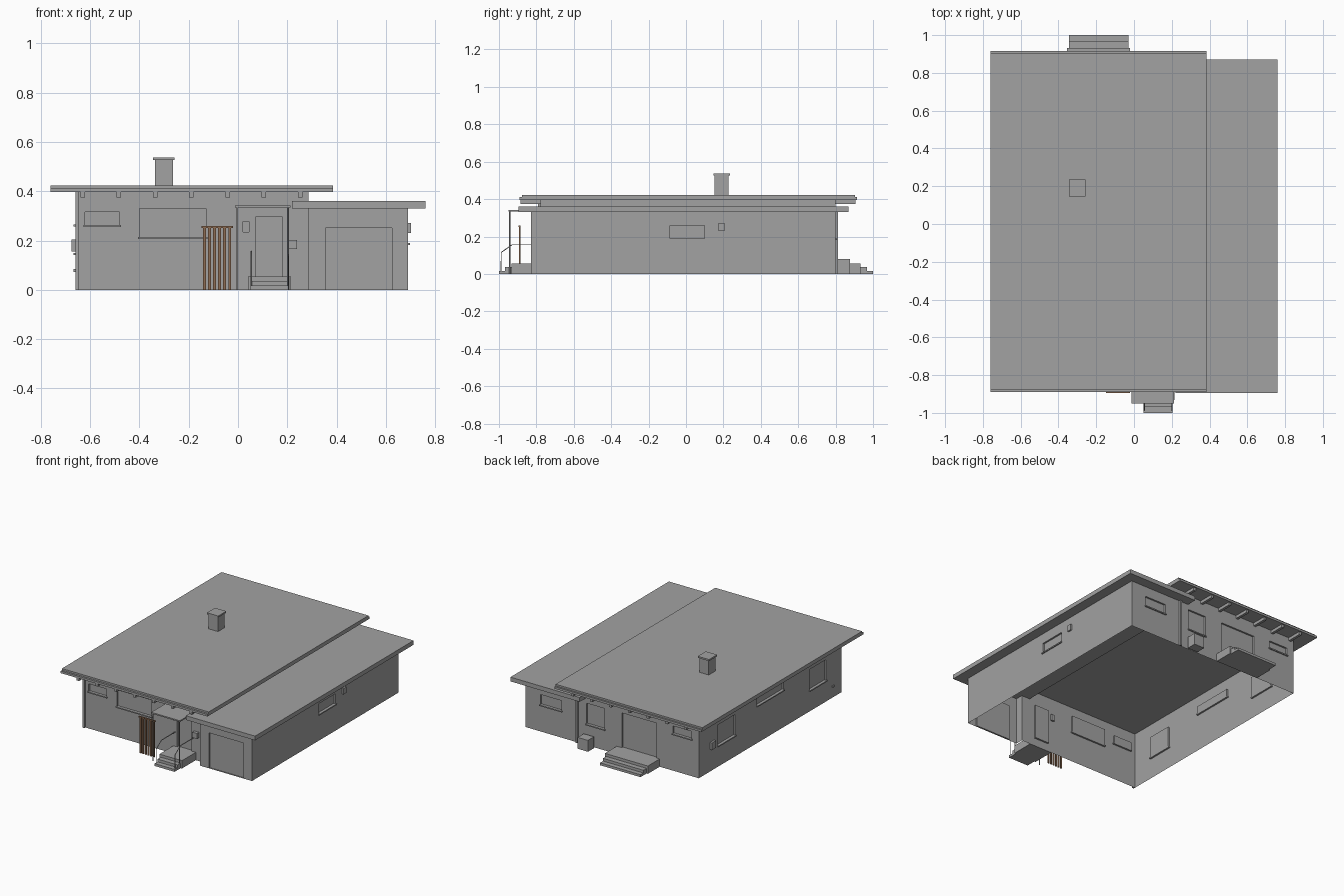
import bpy, bmesh
from mathutils import Vector

cube = bpy.data.objects.get("Cube")
if cube:
    bpy.data.objects.remove(cube, do_unlink=True)


def material(name, rgb):
    m = bpy.data.materials.new(name)
    m.use_nodes = True
    m.diffuse_color = (*rgb, 1)
    m.node_tree.nodes["Principled BSDF"].inputs["Base Color"].default_value = (*rgb, 1)
    return m


GREY = material("plain grey", (0.36, 0.36, 0.36))
WOOD = material("brown wood", (0.27, 0.15, 0.085))


def finish(bm, name, mat):
    mesh = bpy.data.meshes.new(name)
    bm.to_mesh(mesh)
    bm.free()
    mesh.materials.append(mat)
    obj = bpy.data.objects.new(name, mesh)
    bpy.context.collection.objects.link(obj)
    return obj


def box(name, xs, ys, zs, mat=GREY):
    bm = bmesh.new()
    bmesh.ops.create_cube(bm, size=1)
    for v in bm.verts:
        v.co = [(lo + hi) / 2 + c * (hi - lo) for c, (lo, hi) in zip(v.co, (xs, ys, zs))]
    return finish(bm, name, mat)


def rod(name, points, radius):
    curve = bpy.data.curves.new(name, "CURVE")
    curve.dimensions = "3D"
    curve.bevel_depth = radius
    curve.bevel_resolution = 1
    curve.use_fill_caps = True
    spline = curve.splines.new("POLY")
    spline.points.add(len(points) - 1)
    for p, co in zip(spline.points, points):
        p.co = (*co, 1)
    curve.materials.append(GREY)
    obj = bpy.data.objects.new(name, curve)
    bpy.context.collection.objects.link(obj)


def wall(name, axis, pos, out, span, zs, openings=(), depth=0.012):
    """Sheet wall along x (axis 0) or y (axis 1); openings are (lo, hi, bottom, top, sill)."""
    def at(u, d, z):
        return Vector((u, pos + out * d, z) if axis == 0 else (pos + out * d, u, z))

    bm = bmesh.new()

    def quad(*corners):
        return bm.faces.new([bm.verts.new(at(*c)) for c in corners])

    us = sorted({*span, *(u for o in openings for u in o[:2])})
    hs = sorted({*zs, *(z for o in openings for z in o[2:4])})
    for a, b in zip(us, us[1:]):
        for c, d in zip(hs, hs[1:]):
            u, z = (a + b) / 2, (c + d) / 2
            if not any(o[0] < u < o[1] and o[2] < z < o[3] for o in openings):
                quad((a, 0, c), (b, 0, c), (b, 0, d), (a, 0, d))
    # recessed panes and their reveals
    for i, (a, b, c, d, sill) in enumerate(openings):
        rim = [(a, c), (b, c), (b, d), (a, d)]
        quad(*[(u, -depth, z) for u, z in rim])
        for (u, z), (w, y) in zip(rim, rim[1:] + rim[:1]):
            quad((u, 0, z), (w, 0, y), (w, -depth, y), (u, -depth, z))
        if sill:
            p, q = at(a - 0.006, -depth, c - 0.008), at(b + 0.006, 0.008, c)
            box(f"{name}_sill_{i + 1}", *[sorted(pair) for pair in zip(p, q)])
    bmesh.ops.remove_doubles(bm, verts=bm.verts, dist=1e-5)
    bmesh.ops.recalc_face_normals(bm, faces=bm.faces)
    bm.faces.ensure_lookup_table()
    if bm.faces[0].normal[1 - axis] * out < 0:
        bmesh.ops.reverse_faces(bm, faces=bm.faces)
    finish(bm, name, GREY)


# House plan
LEFT, MID, RIGHT = -0.66, 0.285, 0.69
FRONT, PORCH, BACK = -0.83, -0.777, 0.80
EAVE, LOW_EAVE, LOW_TOP = 0.396, 0.33, 0.36

# Walls with windows and doors
wall("front_wall", 0, PORCH, -1, (LEFT, MID), (0, EAVE), [
    (-0.62, -0.48, 0.262, 0.315, True),
    (-0.40, -0.13, 0.215, 0.33, True),
    (0.07, 0.18, 0.055, 0.295, False),
    (0.02, 0.045, 0.235, 0.278, False)])
wall("garage_front_wall", 0, FRONT, -1, (MID, RIGHT), (0, LOW_EAVE),
     [(0.355, 0.625, 0, 0.25, False)])
wall("garage_return_wall", 1, MID, -1, (FRONT, PORCH), (0, LOW_EAVE))
wall("garage_side_wall", 1, RIGHT, 1, (FRONT, BACK), (0, LOW_EAVE),
     [(-0.085, 0.10, 0.19, 0.26, True)])
wall("clerestory_wall", 1, MID, 1, (PORCH, BACK), (LOW_TOP, EAVE))
wall("back_wall", 0, BACK, 1, (LEFT, MID), (0, EAVE), [
    (-0.605, -0.46, 0.262, 0.315, True),
    (-0.33, -0.06, 0.055, 0.30, False),
    (0.075, 0.215, 0.15, 0.295, True)])
wall("garage_back_wall", 0, BACK, 1, (MID, RIGHT), (0, LOW_EAVE),
     [(0.41, 0.575, 0.19, 0.26, True)])
wall("house_side_wall", 1, LEFT, -1, (PORCH, BACK), (0, EAVE), [
    (0.395, 0.585, 0.15, 0.295, True),
    (-0.145, 0.15, 0.265, 0.315, True),
    (-0.615, -0.435, 0.15, 0.295, True)])

# Roofs
box("main_roof_deck", (-0.76, 0.385), (-0.89, 0.915), (EAVE, 0.411))
box("main_roof_top", (-0.76, 0.385), (-0.876, 0.903), (0.411, 0.423))
box("garage_roof", (0.22, 0.76), (-0.895, 0.87), (LOW_EAVE, LOW_TOP))

# Rafter tails at both eaves
for i in range(7):
    x = -0.63 + i * 0.147
    for side, ys in (("front", (-0.885, PORCH)), ("back", (BACK, 0.905))):
        box(f"rafter_{side}_{i + 1}", (x - 0.009, x + 0.009), ys, (0.375, EAVE))

# Chimney
box("chimney", (-0.337, -0.263), (0.153, 0.228), (0.42, 0.528))
box("chimney_cap", (-0.345, -0.257), (0.146, 0.236), (0.526, 0.537))

# Entrance canopy on thin posts
box("canopy", (-0.012, 0.212), (-0.95, PORCH), (0.334, 0.343))
for side, x in (("right", -0.003), ("left", 0.203)):
    rod(f"canopy_post_{side}", [(x, -0.943, 0), (x, -0.943, 0.336)], 0.004)

# Entrance landing, steps and handrails
box("front_landing", (0.04, 0.215), (-0.932, PORCH), (0, 0.055))
box("front_step_upper", (0.05, 0.205), (-0.967, -0.932), (0, 0.036))
box("front_step_lower", (0.05, 0.205), (-1.0, -0.967), (0, 0.017))
for side, x in (("right", 0.054), ("left", 0.201)):
    rod(f"handrail_{side}", [(x, -0.988, 0.015), (x, -0.988, 0.115),
                             (x, -0.93, 0.156), (x, PORCH, 0.156)], 0.003)

# Back landing and steps
box("back_landing", (-0.355, -0.02), (BACK, 0.932), (0, 0.055))
box("back_step_upper", (-0.345, -0.03), (0.932, 0.967), (0, 0.036))
box("back_step_lower", (-0.345, -0.03), (0.967, 1.0), (0, 0.017))

# Wooden slat screen
for i in range(6):
    x = -0.136 + i * 0.0205
    box(f"screen_slat_{i + 1}", (x - 0.006, x + 0.006), (-0.894, -0.886), (0, 0.252), WOOD)
box("screen_top_rail", (-0.148, -0.02), (-0.895, -0.885), (0.25, 0.258), WOOD)

# Small fittings on the walls
box("letter_box", (0.203, 0.24), (-0.80, PORCH), (0.165, 0.203))
box("cooling_unit", (0.15, 0.23), (0.81, 0.878), (0, 0.08))
box("meter_box", (-0.675, LEFT), (0.63, 0.675), (0.155, 0.205))
box("side_vent", (RIGHT, 0.702), (0.175, 0.205), (0.23, 0.272))
box("side_tap", (-0.667, LEFT), (-0.70, -0.685), (0.073, 0.085))
box("downpipe_front", (LEFT, -0.645), (-0.79, PORCH), (0, EAVE))
box("downpipe_back", (0.28, 0.294), (BACK, 0.812), (0, LOW_EAVE))
